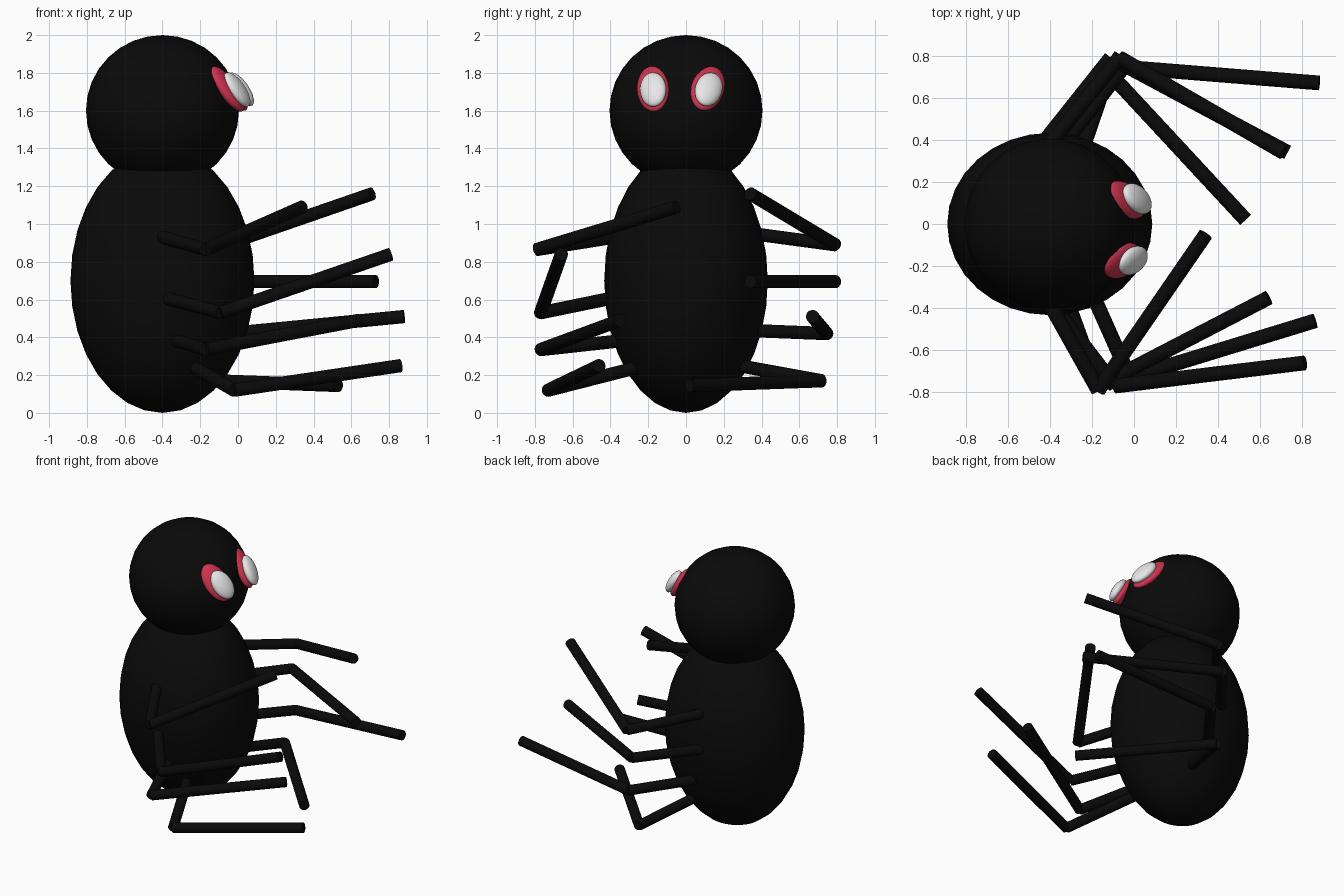
import bpy
import math
from mathutils import Matrix, Vector

if "Cube" in bpy.data.objects:
    bpy.data.objects.remove(bpy.data.objects["Cube"])


def material(name, rgb):
    m = bpy.data.materials.new(name)
    m.diffuse_color = (*rgb, 1)
    m.use_nodes = True
    m.node_tree.nodes["Principled BSDF"].inputs["Base Color"].default_value = m.diffuse_color
    return m


black = material("black", (0.003, 0.003, 0.003))
red = material("red", (0.64, 0.035, 0.08))
white = material("white", (0.8, 0.8, 0.8))


def ellipsoid(name, centre, radii, mat, rot=Matrix.Identity(4)):
    bpy.ops.mesh.primitive_uv_sphere_add(segments=32, ring_count=16, radius=1)
    ob = bpy.context.object
    ob.name = name
    ob.data.transform(Matrix.Translation(centre) @ rot @ Matrix.Diagonal((*radii, 1)))
    ob.data.materials.append(mat)
    bpy.ops.object.shade_smooth()
    return ob


def rod(name, a, b, radius=0.035):
    a, b = Vector(a), Vector(b)
    d = b - a
    bpy.ops.mesh.primitive_cylinder_add(vertices=32, radius=radius, depth=d.length)
    ob = bpy.context.object
    ob.name = name
    turn = d.to_track_quat('Z', 'Y').to_matrix().to_4x4()
    ob.data.transform(Matrix.Translation((a + b) / 2) @ turn)
    ob.data.materials.append(black)
    bpy.ops.object.shade_smooth_by_angle(angle=math.radians(40))


# Body and head
ellipsoid("body", (-0.40, 0, 0.70), (0.487, 0.433, 0.70), black)
ellipsoid("head", (-0.40, 0, 1.60), (0.405, 0.405, 0.40), black)

# Eyes: red rim and bulging white, facing +x and tilted upwards
eyes = {
    "left": ((-0.055, -0.175, 1.715), (-0.005, -0.174, 1.712), -25, 22),
    "right": ((-0.037, 0.115, 1.717), (0.015, 0.12, 1.713), 20, -28),
}
for side, (rim, ball, yaw, roll) in eyes.items():
    rot = (Matrix.Rotation(math.radians(yaw), 4, 'Z')
           @ Matrix.Rotation(math.radians(-30), 4, 'Y')
           @ Matrix.Rotation(math.radians(roll), 4, 'X'))
    ellipsoid(side + "_eye_rim", rim, (0.04, 0.088, 0.143), red, rot)
    ellipsoid(side + "_eye_white", ball, (0.038, 0.072, 0.107), white, rot)

# Legs: root inside the body, knee, tip
legs = [
    ((-0.40, -0.38, 0.93), (-0.17, -0.79, 0.865), (0.34, -0.05, 1.09)),
    ((-0.39, -0.38, 0.61), (-0.09, -0.77, 0.53), (0.81, -0.66, 0.84)),
    ((-0.32, -0.36, 0.38), (-0.17, -0.77, 0.335), (0.64, -0.35, 0.49)),
    ((-0.23, -0.26, 0.24), (-0.02, -0.73, 0.12), (0.86, -0.46, 0.25)),
    ((-0.40, 0.38, 0.945), (-0.07, 0.79, 0.89), (0.71, 0.34, 1.16)),
    ((-0.42, 0.40, 0.695), (-0.11, 0.79, 0.695), (0.73, 0.34, 0.695)),
    ((-0.34, 0.37, 0.435), (-0.05, 0.745, 0.42), (0.88, 0.67, 0.51)),
    ((-0.27, 0.28, 0.25), (-0.12, 0.72, 0.17), (0.53, 0.02, 0.145)),
]
for i, (root, knee, tip) in enumerate(legs, 1):
    rod(f"upper_leg_{i}", root, knee)
    rod(f"lower_leg_{i}", knee, tip)
